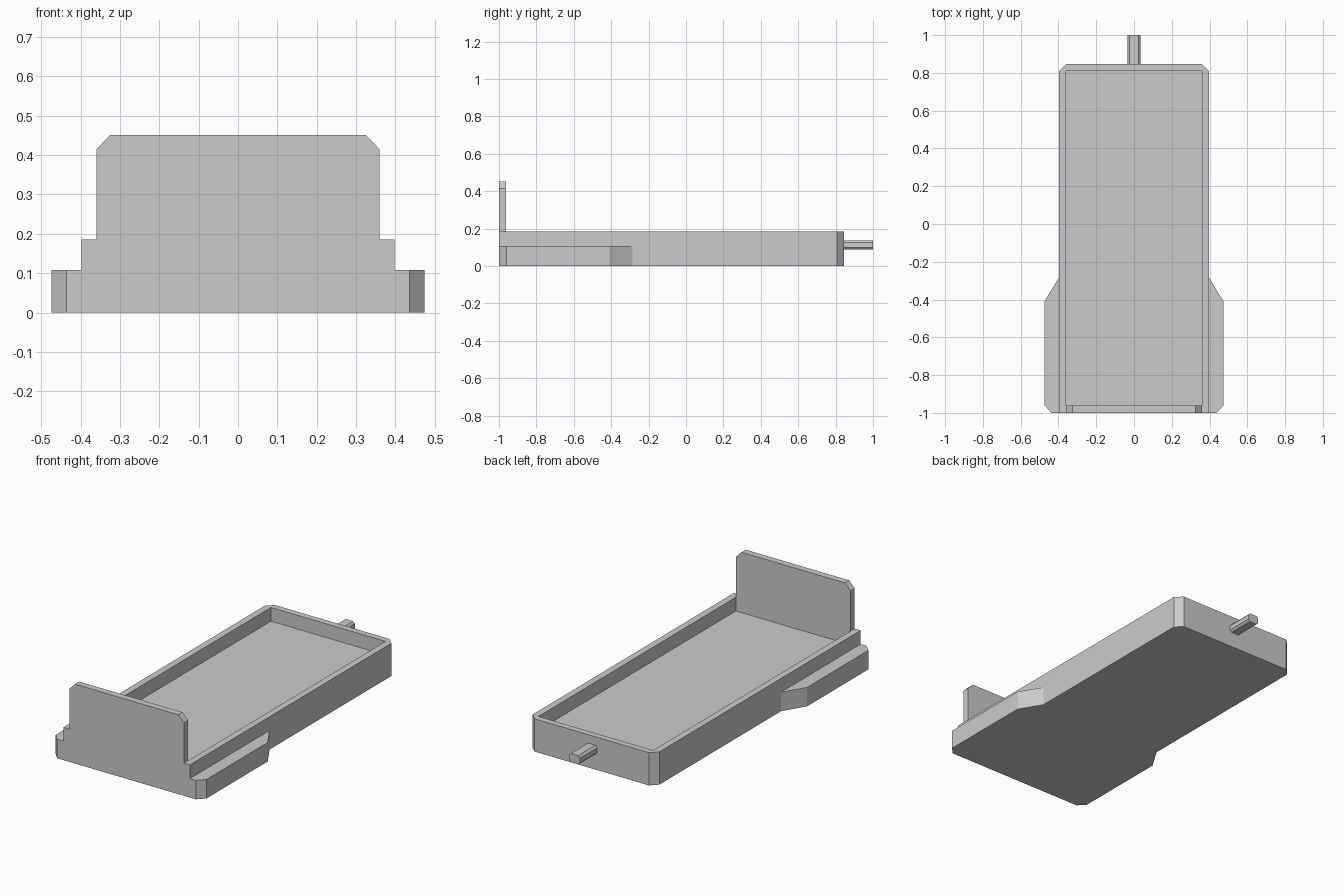
import bpy, bmesh, math
from mathutils import Vector

if "Cube" in bpy.data.objects:
    bpy.data.objects.remove(bpy.data.objects["Cube"], do_unlink=True)

grey = bpy.data.materials.new("light grey")
grey.use_nodes = True
colour = (0.6, 0.6, 0.6, 1)
grey.diffuse_color = colour
grey.node_tree.nodes["Principled BSDF"].inputs["Base Color"].default_value = colour


def prism(name, half, axis, start, end):
    """Mirror a half outline across x = 0 and extrude it along z or y."""
    outline = half + [(-a, b) for a, b in reversed(half)]
    bm = bmesh.new()
    if axis == "z":
        verts = [bm.verts.new((a, b, start)) for a, b in outline]
        step = Vector((0, 0, end - start))
    else:
        verts = [bm.verts.new((a, start, b)) for a, b in outline]
        step = Vector((0, end - start, 0))
    face = bm.faces.new(verts)
    out = bmesh.ops.extrude_face_region(bm, geom=[face])
    moved = [v for v in out["geom"] if isinstance(v, bmesh.types.BMVert)]
    bmesh.ops.translate(bm, vec=step, verts=moved)
    bmesh.ops.recalc_face_normals(bm, faces=bm.faces[:])
    mesh = bpy.data.meshes.new(name)
    bm.to_mesh(mesh)
    bm.free()
    mesh.materials.append(grey)
    obj = bpy.data.objects.new(name, mesh)
    bpy.context.collection.objects.link(obj)
    return obj


FLOOR, RIM = 0.108, 0.186

# Solid floor slab with the wider side skirts at the front
tray = prism("tray", [(0.436, -1), (0.474, -0.96), (0.474, -0.41), (0.398, -0.285),
                      (0.398, 0.808), (0.36, 0.846)], "z", 0, FLOOR)
# U-shaped rim, open at the front, with chamfered back corners
rim = prism("rim", [(0.36, -1), (0.398, -1), (0.398, 0.808), (0.36, 0.846),
                    (-0.36, 0.846), (-0.398, 0.808), (-0.398, -1), (-0.36, -1),
                    (-0.36, 0.81), (0.36, 0.81)][:4] , "z", 0, RIM)
pocket = prism("pocket", [(0.36, -1.1), (0.36, 0.81)], "z", FLOOR, 0.5)
# Upright front panel with clipped top corners
panel = prism("front_panel", [(0.36, 0), (0.36, 0.415), (0.325, 0.451)], "y", -1, -0.962)

# Weld the parts into one clean shell
for part, operation in ((rim, "UNION"), (pocket, "DIFFERENCE"), (panel, "UNION")):
    mod = tray.modifiers.new(part.name, "BOOLEAN")
    mod.operation, mod.solver, mod.object = operation, "EXACT", part
    bpy.context.view_layer.objects.active = tray
    bpy.ops.object.modifier_apply(modifier=mod.name)
    bpy.data.objects.remove(part, do_unlink=True)

bm = bmesh.new()
bm.from_mesh(tray.data)
bmesh.ops.remove_doubles(bm, verts=bm.verts[:], dist=0.0002)
bmesh.ops.dissolve_limit(bm, angle_limit=math.radians(1), verts=bm.verts[:], edges=bm.edges[:])
bm.to_mesh(tray.data)
bm.free()

# Small eight-sided peg at the back
prism("back_peg", [(0.023, 0.088), (0.034, 0.1), (0.034, 0.126), (0.023, 0.138)],
      "y", 0.84, 1.0)
